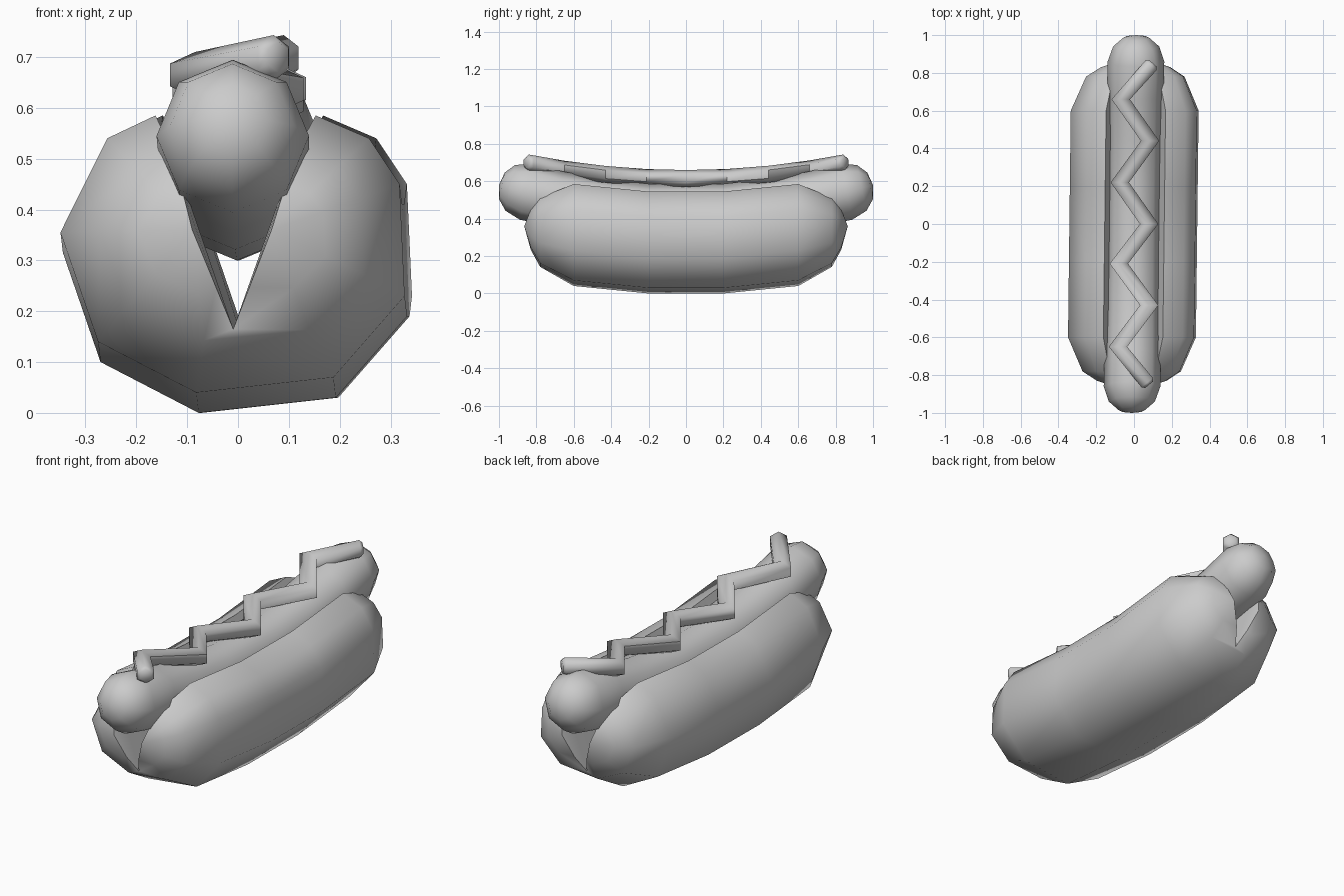
import bpy, bmesh, math
from mathutils import Vector

if "Cube" in bpy.data.objects:
    bpy.data.objects.remove(bpy.data.objects["Cube"], do_unlink=True)

grey = bpy.data.materials.new("plain_grey")
grey.diffuse_color = (0.6, 0.6, 0.6, 1)
grey.use_nodes = True
grey.node_tree.nodes["Principled BSDF"].inputs["Base Color"].default_value = (0.6, 0.6, 0.6, 1)

YAW = 0.012   # slight sideways lean along the length


def bridge(bm, a, b):
    for i in range(len(a)):
        j = (i + 1) % len(a)
        bm.faces.new((a[i], a[j], b[j], b[i]))


def add_rings(bm, rings):
    loops = [[bm.verts.new(p) for p in ring] for ring in rings]
    for a, b in zip(loops, loops[1:]):
        bridge(bm, a, b)
    return loops


def finish(bm, name, angle):
    bmesh.ops.remove_doubles(bm, verts=bm.verts, dist=0.0005)
    bmesh.ops.recalc_face_normals(bm, faces=bm.faces)
    mesh = bpy.data.meshes.new(name)
    bm.to_mesh(mesh)
    bm.free()
    mesh.materials.append(grey)
    obj = bpy.data.objects.new(name, mesh)
    bpy.context.collection.objects.link(obj)
    bpy.ops.object.select_all(action="DESELECT")
    obj.select_set(True)
    bpy.context.view_layer.objects.active = obj
    bpy.ops.object.shade_smooth_by_angle(angle=math.radians(angle))
    return obj


# Bun: a notched section swept along y, each lobe closing to its own tip
groove = (0, 0.11)
left_lobe = [(-0.155, 0.545), (-0.25, 0.5), (-0.342, 0.315), (-0.268, 0.1), (-0.075, 0)]
right_lobe = [(0.195, 0.03), (0.335, 0.19), (0.325, 0.41), (0.265, 0.5), (0.16, 0.545)]
section = [groove] + left_lobe + right_lobe


def bun_ring(y):
    end = abs(y) > 0.7
    lift = 0.04 if abs(y) > 0.5 else 0
    ring = []
    for k, (x, z) in enumerate(section):
        z += lift
        if end:
            x, z = x * 0.77, 0.36 + (z - 0.36) * 0.68
        if k == 0:
            z = 0.165 if end else 0.11 + lift
        ring.append(Vector((x + YAW * y, y, z)))
    return ring


bm = bmesh.new()
loops = add_rings(bm, [bun_ring(y) for y in (-0.78, -0.6, -0.2, 0.2, 0.6, 0.78)])
for loop, s in ((loops[0], -1), (loops[-1], 1)):
    bm.faces.new((loop[0], loop[5], loop[6]))
    for lobe, side in ((loop[:6], -1), ([loop[0]] + loop[6:], 1)):
        tip = Vector((side * 0.078 + YAW * s, s * 0.865, 0.36))
        inner = []
        for v in lobe:
            p = v.co.lerp(tip, 0.42)
            p.y = s * 0.83
            inner.append(bm.verts.new(p))
        bridge(bm, lobe, inner)
        point = bm.verts.new(tip)
        for i in range(6):
            bm.faces.new((inner[i], inner[(i + 1) % 6], point))
finish(bm, "bun", 60)


# Sausage: an eight-sided capsule bent upward at the ends
def sausage_ring(y, r):
    centre = 0.437 + 0.105 * min(1, abs(y) / 0.85) ** 2 + 0.25 * max(0, abs(y) - 0.85)
    slope = 0.22 * y
    ring = []
    for k in range(8):
        a = math.tau * k / 8
        dz = r * math.sin(a)
        ring.append((r * math.cos(a) + YAW * y, y - slope * dz, centre + dz))
    return ring


half = [(0.2, 0.143), (0.45, 0.145), (0.68, 0.148), (0.86, 0.15), (0.94, 0.122), (0.985, 0.07), (1.0, 0)]
stations = [(-y, r) for y, r in reversed(half)] + half
bm = bmesh.new()
add_rings(bm, [sausage_ring(y, r) for y, r in stations])
finish(bm, "sausage", 60)

# Sauce: a six-sided zigzag tube with mitred corners
path = [(0.07, -0.84), (-0.085, -0.65), (0.08, -0.43), (-0.08, -0.21), (0.08, 0),
        (-0.075, 0.22), (0.085, 0.44), (-0.07, 0.66), (0.09, 0.84)]
points = [Vector((x, y, 0.615 + 0.085 * (y / 0.85) ** 2)) for x, y in path]


def sauce_ring(p, across, r):
    up = Vector((0, 0, 1))
    ring = []
    for k in range(6):
        a = math.tau * (k + 0.5) / 6
        ring.append(p + across * r * math.cos(a) + up * 0.045 * math.sin(a) * min(1, r / 0.045))
    return ring


def square_across(a, b):
    d = (b - a).normalized()
    return Vector((d.y, -d.x, 0)).normalized(), d


first, d0 = square_across(points[0], points[1])
last, d1 = square_across(points[-2], points[-1])
rings = [sauce_ring(points[0] - d0 * 0.015, first, 0.03), sauce_ring(points[0], first, 0.045)]
rings += [sauce_ring(p, Vector((1, 0, 0)), 0.056) for p in points[1:-1]]
rings += [sauce_ring(points[-1], last, 0.045), sauce_ring(points[-1] + d1 * 0.015, last, 0.03)]
bm = bmesh.new()
loops = add_rings(bm, rings)
bm.faces.new(loops[0])
bm.faces.new(loops[-1])
finish(bm, "sauce_zigzag", 62)
